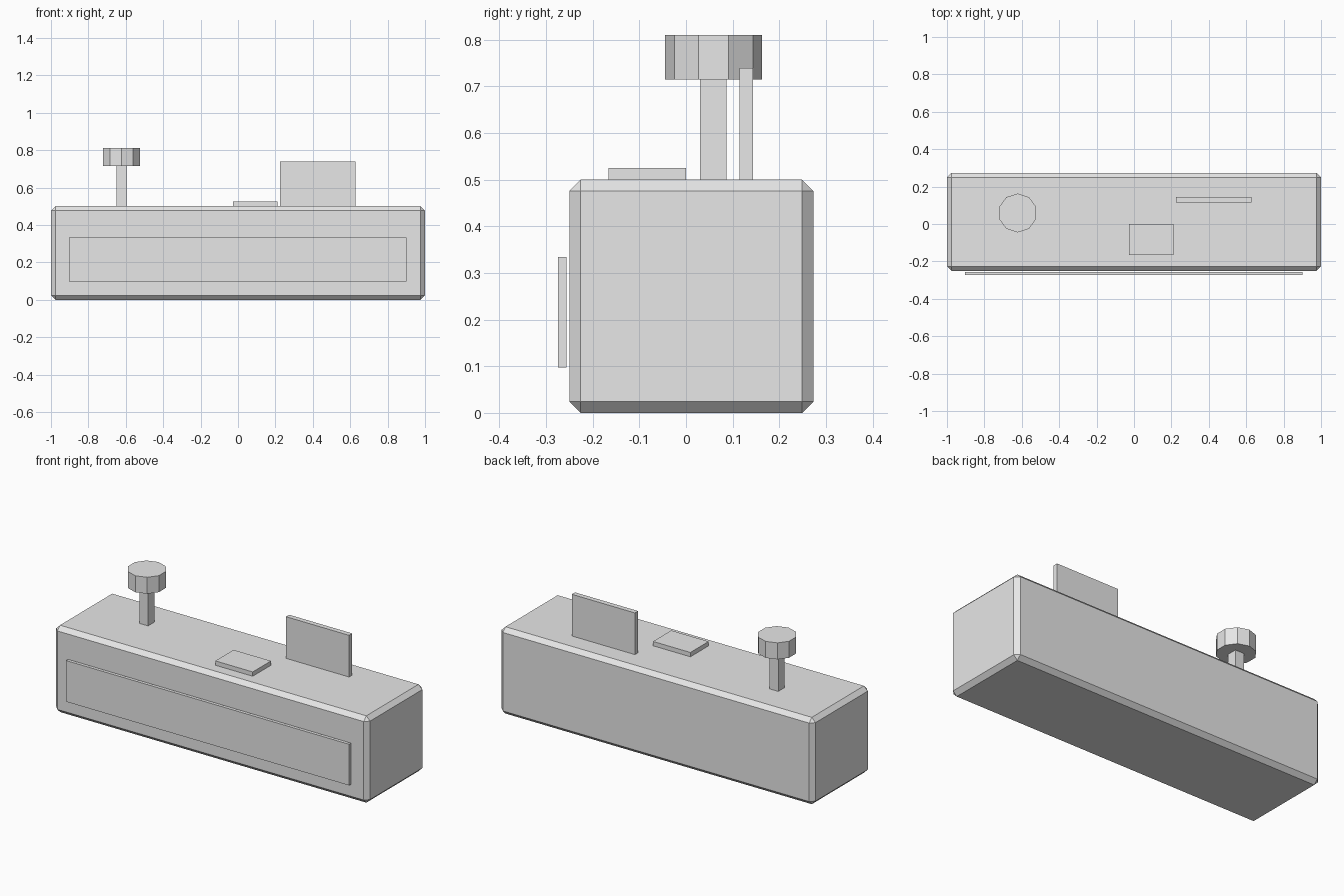
import bpy, bmesh
from mathutils import Matrix

if "Cube" in bpy.data.objects:
    bpy.data.objects.remove(bpy.data.objects["Cube"])

grey = bpy.data.materials.new("light_grey")
grey.diffuse_color = (0.8, 0.8, 0.8, 1.0)
grey.use_nodes = True
grey.node_tree.nodes["Principled BSDF"].inputs["Base Color"].default_value = grey.diffuse_color


def finish(bm, name):
    mesh = bpy.data.meshes.new(name)
    bm.to_mesh(mesh)
    bm.free()
    mesh.materials.append(grey)
    obj = bpy.data.objects.new(name, mesh)
    bpy.context.collection.objects.link(obj)
    return obj


def box(name, x, y, z, bevel=0.0):
    """Box from (min, max) ranges, with optional chamfered edges."""
    bm = bmesh.new()
    size = [r[1] - r[0] for r in (x, y, z)]
    mid = [(r[0] + r[1]) / 2 for r in (x, y, z)]
    bmesh.ops.create_cube(bm, size=1, matrix=Matrix.Translation(mid) @ Matrix.Diagonal((*size, 1)))
    if bevel:
        bmesh.ops.bevel(bm, geom=bm.edges[:], offset=bevel, segments=1, affect='EDGES')
    return finish(bm, name)


# Chamfered main body and its raised front panel
box("body", (-1, 1), (-0.25, 0.273), (0, 0.5), bevel=0.024)
box("front_panel", (-0.904, 0.9), (-0.274, -0.256), (0.097, 0.334))

# Parts standing on the top
box("low_plate", (-0.028, 0.21), (-0.166, 0.0), (0.5, 0.525))
box("upright_plate", (0.225, 0.627), (0.115, 0.144), (0.5, 0.74))

# Square stem with a ten-sided knob
box("stem", (-0.649, -0.594), (0.030, 0.087), (0.5, 0.716))
bm = bmesh.new()
bmesh.ops.create_cone(bm, cap_ends=True, segments=10, radius1=0.104, radius2=0.104,
                      depth=0.095, matrix=Matrix.Translation((-0.622, 0.059, 0.7625)))
finish(bm, "knob")
